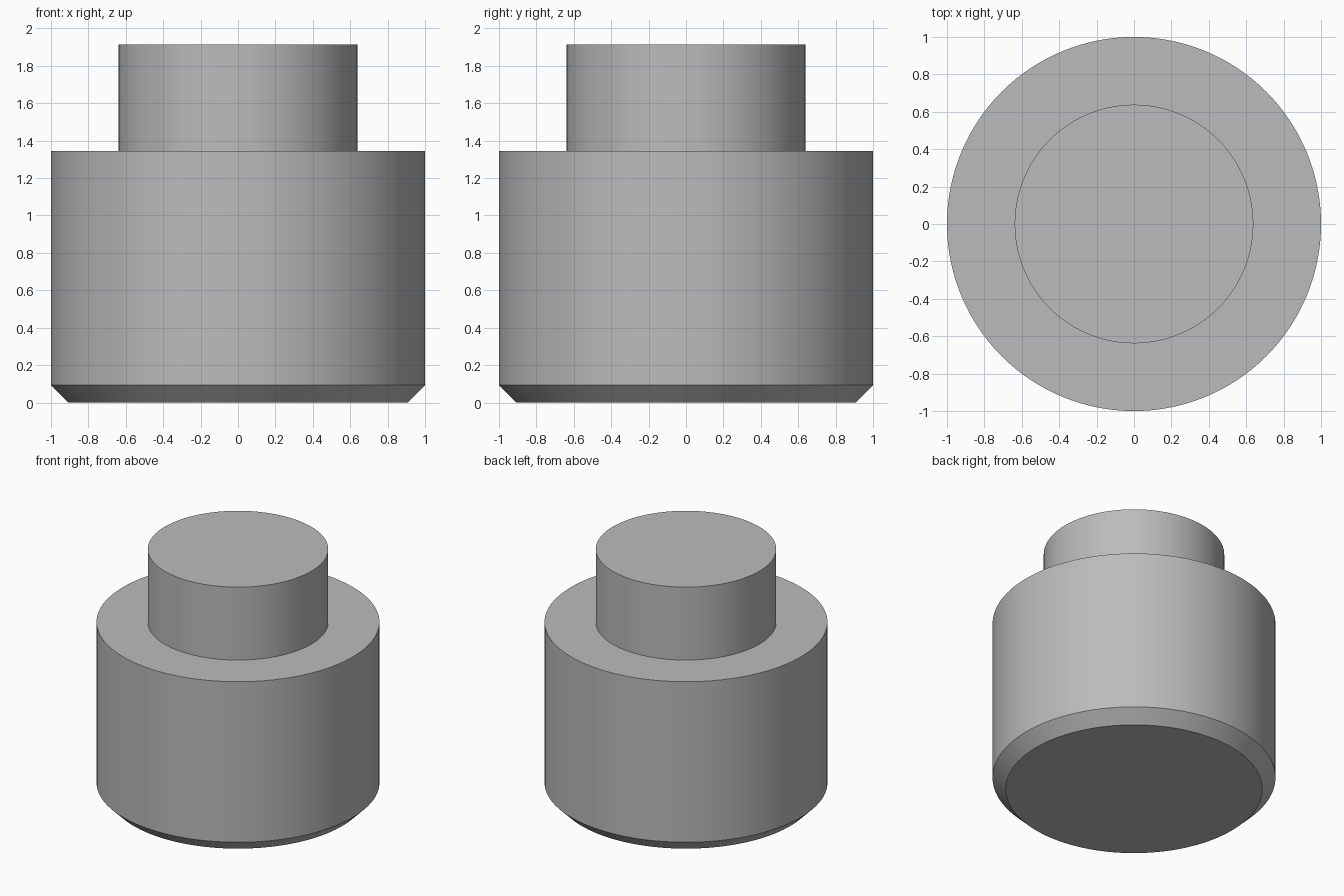
import bpy, bmesh, math

cube = bpy.data.objects.get("Cube")
if cube:
    bpy.data.objects.remove(cube, do_unlink=True)

SEGMENTS = 128

# Single plain grey
grey = bpy.data.materials.new("plain grey")
grey.use_nodes = True
colour = (0.5, 0.5, 0.5, 1)
grey.diffuse_color = colour
grey.node_tree.nodes["Principled BSDF"].inputs["Base Color"].default_value = colour


def turned_part(name, profile, close_bottom=True):
    """Turn a (radius, height) profile about z, with flat end caps."""
    bm = bmesh.new()
    rings = []
    for r, z in profile:
        angles = [math.tau * i / SEGMENTS for i in range(SEGMENTS)]
        rings.append([bm.verts.new((r * math.cos(a), r * math.sin(a), z)) for a in angles])
    for low, high in zip(rings, rings[1:]):
        for i in range(SEGMENTS):
            j = (i + 1) % SEGMENTS
            bm.faces.new((low[i], low[j], high[j], high[i]))
    bm.faces.new(rings[-1])
    if close_bottom:
        bm.faces.new(rings[0][::-1])
    mesh = bpy.data.meshes.new(name)
    bm.to_mesh(mesh)
    bm.free()
    mesh.materials.append(grey)
    obj = bpy.data.objects.new(name, mesh)
    bpy.context.collection.objects.link(obj)
    bpy.ops.object.select_all(action="DESELECT")
    obj.select_set(True)
    bpy.context.view_layer.objects.active = obj
    bpy.ops.object.shade_smooth_by_angle(angle=math.radians(30))
    return obj


# Wide body with a chamfered lower edge and a flat shoulder, stepping up to the
# narrow boss in one continuous solid
BODY_R, BOSS_R, CHAMFER = 1.0, 0.638, 0.093
SHOULDER_Z, TOP_Z = 1.345, 1.914
turned_part("stepped_plug", [
    (BODY_R - CHAMFER, 0),
    (BODY_R, CHAMFER),
    (BODY_R, SHOULDER_Z),
    (BOSS_R, SHOULDER_Z),
    (BOSS_R, TOP_Z),
])
